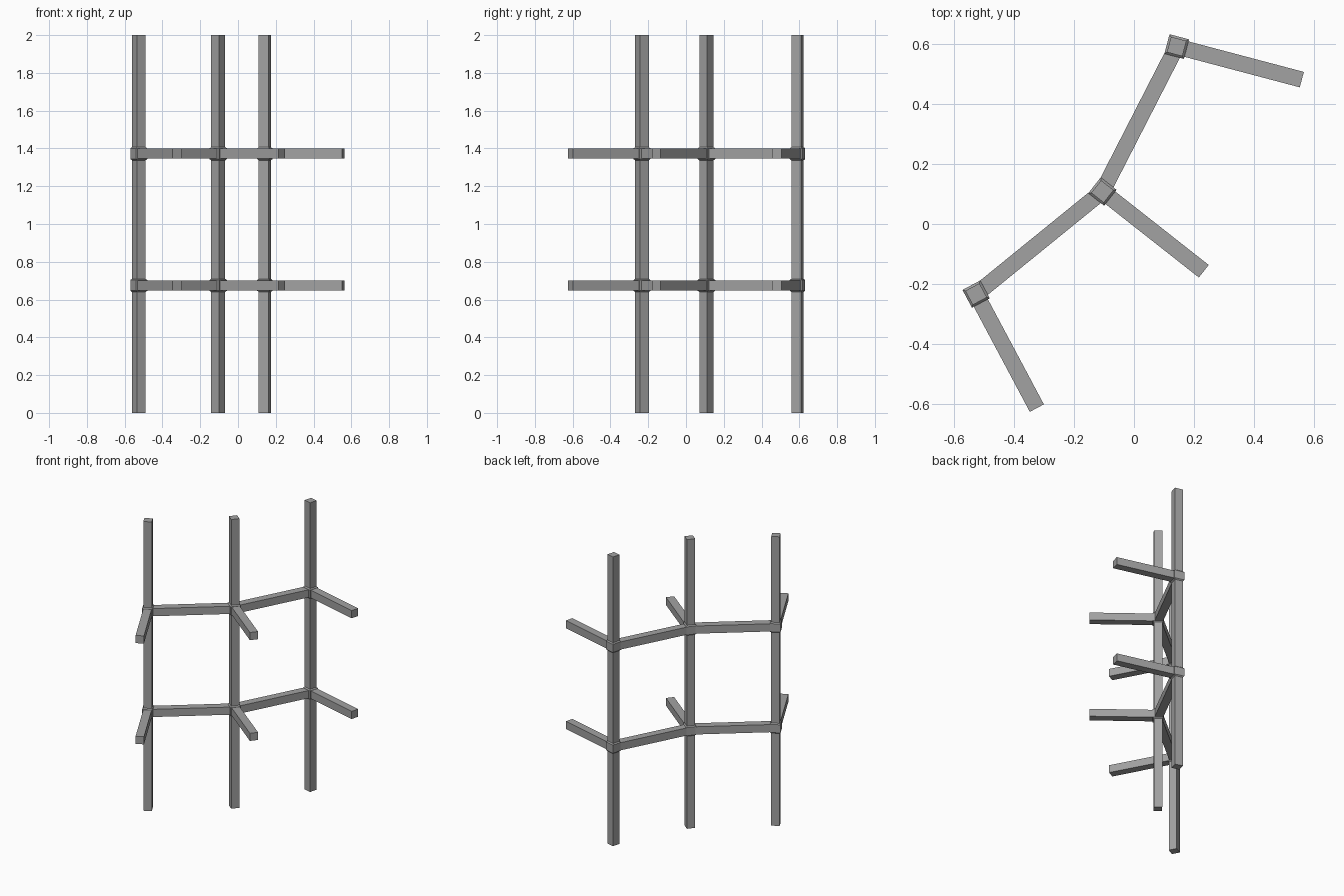
import bpy
import bmesh
from math import atan2
from mathutils import Vector, Matrix

cube = bpy.data.objects.get("Cube")
if cube:
    bpy.data.objects.remove(cube, do_unlink=True)

steel = bpy.data.materials.new("grey steel")
GREY = (0.36, 0.36, 0.36, 1)
steel.use_nodes = True
steel.diffuse_color = GREY
steel.node_tree.nodes["Principled BSDF"].inputs["Base Color"].default_value = GREY

TUBE, JOINT, JOINT_HEIGHT, CHAMFER = 0.053, 0.067, 0.07, 0.007
LEVELS = {"lower": 0.675, "upper": 1.372}


def add_box(name, centre, size, angle, chamfer=0):
    """Box turned about z, optionally with chamfered top and bottom rims."""
    bm = bmesh.new()
    bmesh.ops.create_cube(bm, size=1, matrix=Matrix.Diagonal((*size, 1)))
    if chamfer:
        rims = [e for e in bm.edges if abs(e.verts[0].co.z - e.verts[1].co.z) < 1e-5]
        bmesh.ops.bevel(bm, geom=rims, offset=chamfer, segments=1, affect='EDGES')
    mesh = bpy.data.meshes.new(name)
    bm.to_mesh(mesh)
    bm.free()
    mesh.materials.append(steel)
    obj = bpy.data.objects.new(name, mesh)
    obj.location = centre
    obj.rotation_euler.z = angle
    bpy.context.collection.objects.link(obj)


def add_bar(name, start, end, z):
    """Horizontal square bar between two plan points."""
    run = end - start
    middle = (start + end) / 2
    add_box(name, (middle.x, middle.y, z), (run.length, TUBE, TUBE), atan2(run.y, run.x))


# Plan positions of each post and the tip of its arm
bays = {
    "right": (Vector((-0.525, -0.233)), Vector((-0.323, -0.612))),
    "middle": (Vector((-0.105, 0.108)), Vector((0.232, -0.157))),
    "left": (Vector((0.142, 0.590)), Vector((0.558, 0.480))),
}

# Posts with a joint block and an arm at each level
for side, (foot, tip) in bays.items():
    angle = atan2(tip.y - foot.y, tip.x - foot.x)
    add_box(f"{side}_post", (foot.x, foot.y, 1), (TUBE, TUBE, 2), angle)
    for level, z in LEVELS.items():
        add_box(f"{side}_{level}_joint", (foot.x, foot.y, z),
                (JOINT, JOINT, JOINT_HEIGHT), angle, CHAMFER)
        add_bar(f"{side}_{level}_arm", foot, tip, z)

# Rails linking neighbouring posts
for level, z in LEVELS.items():
    add_bar(f"right_{level}_rail", bays["right"][0], bays["middle"][0], z)
    add_bar(f"left_{level}_rail", bays["middle"][0], bays["left"][0], z)
